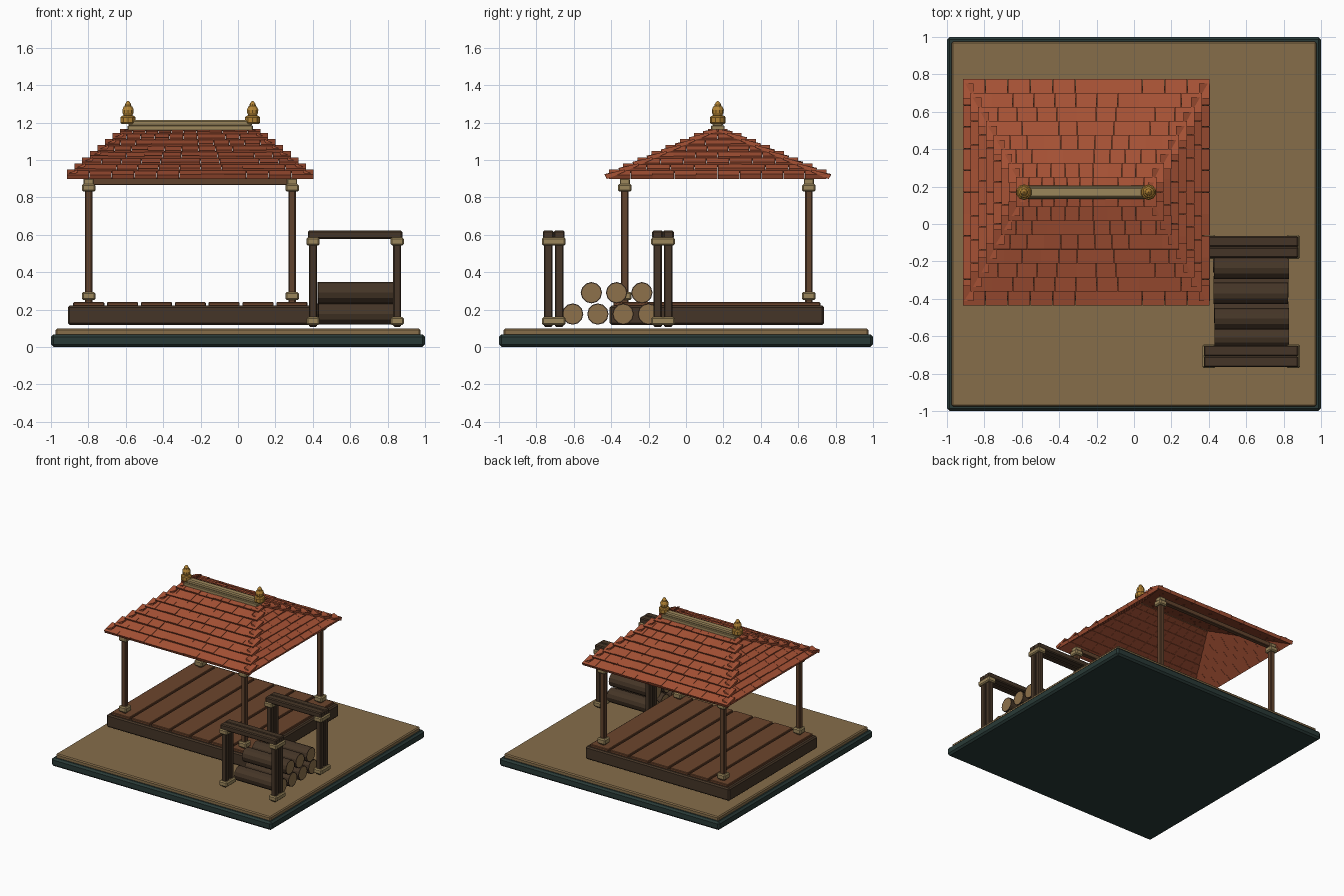
import bpy, bmesh, math, random
from mathutils import Vector, Matrix

random.seed(4)
old = bpy.data.objects.get("Cube")
if old:
    bpy.data.objects.remove(old, do_unlink=True)


def material(name, r, g, b):
    m = bpy.data.materials.new(name)
    m.use_nodes = True
    m.diffuse_color = (r, g, b, 1)
    m.node_tree.nodes["Principled BSDF"].inputs["Base Color"].default_value = (r, g, b, 1)
    return m


green = material("dark green", 0.022, 0.042, 0.038)
sand = material("sand", 0.24, 0.155, 0.068)
dark_wood = material("dark wood", 0.06, 0.036, 0.02)
plank_wood = material("plank wood", 0.15, 0.06, 0.026)
post_wood = material("post wood", 0.12, 0.056, 0.027)
stone = material("pale stone", 0.33, 0.24, 0.105)
clay = material("clay tile", 0.39, 0.085, 0.036)
gold = material("gold", 0.45, 0.23, 0.035)
log_end = material("cut log", 0.27, 0.165, 0.07)


def finish(bm, name, *mats):
    bmesh.ops.recalc_face_normals(bm, faces=bm.faces)
    me = bpy.data.meshes.new(name)
    bm.to_mesh(me)
    bm.free()
    for m in mats:
        me.materials.append(m)
    ob = bpy.data.objects.new(name, me)
    bpy.context.collection.objects.link(ob)
    return ob


def box(name, mat, x, y, z, bevel=0.006):
    """Box between (low, high) pairs on each axis, with chamfered edges."""
    bm = bmesh.new()
    bmesh.ops.create_cube(bm, size=1)
    for v in bm.verts:
        v.co = Vector([(a + b) / 2 + c * (b - a) for (a, b), c in zip((x, y, z), v.co)])
    if bevel:
        bmesh.ops.bevel(bm, geom=bm.edges[:], offset=bevel, segments=1, affect='EDGES')
    return finish(bm, name, mat)


def around(c, half):
    return (c - half, c + half)


def lathe(name, mat, profile, sides, x, y):
    """Turned shape from (radius, height) points."""
    bm = bmesh.new()
    rings = []
    for r, z in profile:
        rings.append([bm.verts.new((x + r * math.cos(a), y + r * math.sin(a), z))
                      for a in (math.tau * (k + 0.5) / sides for k in range(sides))])
    for lo, hi in zip(rings, rings[1:]):
        for k in range(sides):
            n = (k + 1) % sides
            bm.faces.new((lo[k], lo[n], hi[n], hi[k]))
    bm.faces.new(rings[0])
    bm.faces.new(rings[-1])
    return finish(bm, name, mat)


# Ground
box("base_plate", green, (-1, 1), (-1, 1), (0, 0.068), 0.014)
box("ground_slab", sand, (-0.975, 0.975), (-0.975, 0.975), (0.06, 0.098), 0.008)

# Pavilion floor
CX, CY = -0.255, 0.165
box("platform", dark_wood, around(CX, 0.655), around(CY, 0.573), (0.118, 0.222), 0.01)
for i in range(7):
    box(f"floor_plank_{i + 1}", plank_wood, around(CX + (i - 3) * 0.181, 0.083),
        around(CY, 0.553), (0.21, 0.24), 0.004)

# Pavilion posts with feet and capitals, and the eave beams
for sy, end in ((-1, "front"), (1, "back")):
    y = CY + sy * 0.492
    for sx, side in ((-1, "right"), (1, "left")):
        x = CX + sx * 0.544
        tag = f"{end}_{side}"
        box("post_" + tag, post_wood, around(x, 0.02), around(y, 0.02), (0.235, 0.9))
        box("post_foot_" + tag, stone, around(x, 0.036), around(y, 0.036), (0.25, 0.295), 0.008)
        box("post_capital_" + tag, stone, around(x, 0.036), around(y, 0.036), (0.83, 0.872), 0.008)
        box("post_neck_" + tag, stone, around(x, 0.027), around(y, 0.027), (0.86, 0.9), 0.004)
    box("eave_beam_" + end, post_wood, around(CX, 0.565), around(y, 0.018), (0.866, 0.905), 0.004)


# Hipped roof of overlapping tiles
ROWS, EAVE, RISE = 8, 0.898, 0.262


def roof_side(name, angle, reach, run, half_low, half_high, inset, count):
    """Rows of tiles on one slope; count(width) gives the tiles in a row."""
    bm = bmesh.new()
    turn = Matrix.Translation((CX, CY + 0.005, 0)) @ Matrix.Rotation(angle, 4, 'Z')
    for i in range(ROWS):
        a, b = i / ROWS, min((i + 1.4) / ROWS, 1)
        half = half_low + (half_high - half_low) * (i + inset) / ROWS
        n = count(2 * half)
        w = 2 * half / n
        for k in range(n):
            lift = random.uniform(-0.003, 0.003)
            # Wedge section: thick lower lip, thin upper edge
            section = [(reach - run * a - 0.012, EAVE + RISE * a),
                       (reach - run * a, EAVE + RISE * a + 0.024 + lift),
                       (reach - run * b, EAVE + RISE * b + 0.005),
                       (reach - run * b, EAVE + RISE * b - 0.008)]
            ends = []
            for x in (-half + k * w + 0.001, -half + (k + 1) * w - 0.001):
                ends.append([bm.verts.new(turn @ Vector((x, -out, z))) for out, z in section])
            lo, hi = ends
            bm.faces.new(lo)
            bm.faces.new(hi)
            for j in range(4):
                m = (j + 1) % 4
                bm.faces.new((lo[j], lo[m], hi[m], hi[j]))
    finish(bm, name, clay)


def by_width(w):
    return max(1, round(w / 0.12))


for angle, tag in ((0, "front"), (math.pi, "back")):
    roof_side("roof_tiles_" + tag, angle, 0.605, 0.6, 0.66, 0.335, 0, lambda w: 11)
for angle, tag in ((math.pi / 2, "left"), (-math.pi / 2, "right")):
    roof_side("roof_tiles_" + tag, angle, 0.66, 0.33, 0.605, 0, 0.3, by_width)

# Ridge and finials
RY = CY + 0.005
box("ridge_base", stone, around(CX, 0.335), around(RY, 0.036), (1.155, 1.185), 0.004)
box("ridge_cap", stone, around(CX, 0.33), around(RY, 0.027), (1.18, 1.213), 0.008)
for s, tag in ((-1, "right"), (1, "left")):
    lathe("finial_" + tag, gold,
          [(0.036, 1.193), (0.042, 1.2), (0.042, 1.228), (0.036, 1.235), (0.024, 1.238),
           (0.031, 1.252), (0.032, 1.268), (0.025, 1.284), (0.019, 1.288), (0.017, 1.298),
           (0.009, 1.31), (0.003, 1.315)], 10, CX + s * 0.333, RY)

# Log rack: two frames of paired posts
RX = 0.626
for fy, end in ((-0.707, "front"), (-0.123, "back")):
    for s, side in ((-1, "right"), (1, "left")):
        x = RX + s * 0.225
        for dy, n in ((-0.029, 1), (0.029, 2)):
            box(f"rack_post_{end}_{side}_{n}", dark_wood, around(x, 0.021),
                around(fy + dy, 0.023), (0.108, 0.59))
        for z, part in ((0.138, "foot"), (0.564, "cap")):
            box(f"rack_{part}_{end}_{side}", stone, around(x, 0.036),
                around(fy, 0.064), around(z, 0.021), 0.008)
    for dy, n in ((-0.029, 1), (0.029, 2)):
        box(f"rack_rail_{end}_{n}", dark_wood, around(RX, 0.253),
            around(fy + dy, 0.029), (0.578, 0.622), 0.007)


# Stacked logs with pale cut ends
def log(name, y, z):
    bm = bmesh.new()
    place = Matrix.Translation((RX + random.uniform(-0.006, 0.006), y, z)) @ Matrix.Rotation(math.pi / 2, 4, 'Y')
    bmesh.ops.create_cone(bm, cap_ends=True, segments=12, radius1=0.057, radius2=0.057,
                          depth=0.4, matrix=place)
    caps = [f for f in bm.faces if len(f.verts) > 4]
    bmesh.ops.inset_region(bm, faces=caps, thickness=0.006)
    for f in bm.faces:
        f.material_index = int(len(f.verts) > 4)
    finish(bm, name, dark_wood, log_end)


for row, (count, start, z) in enumerate(((4, -0.606, 0.176), (3, -0.506, 0.29))):
    for i in range(count):
        log(f"log_{row + 1}_{i + 1}", start + i * 0.135, z)
